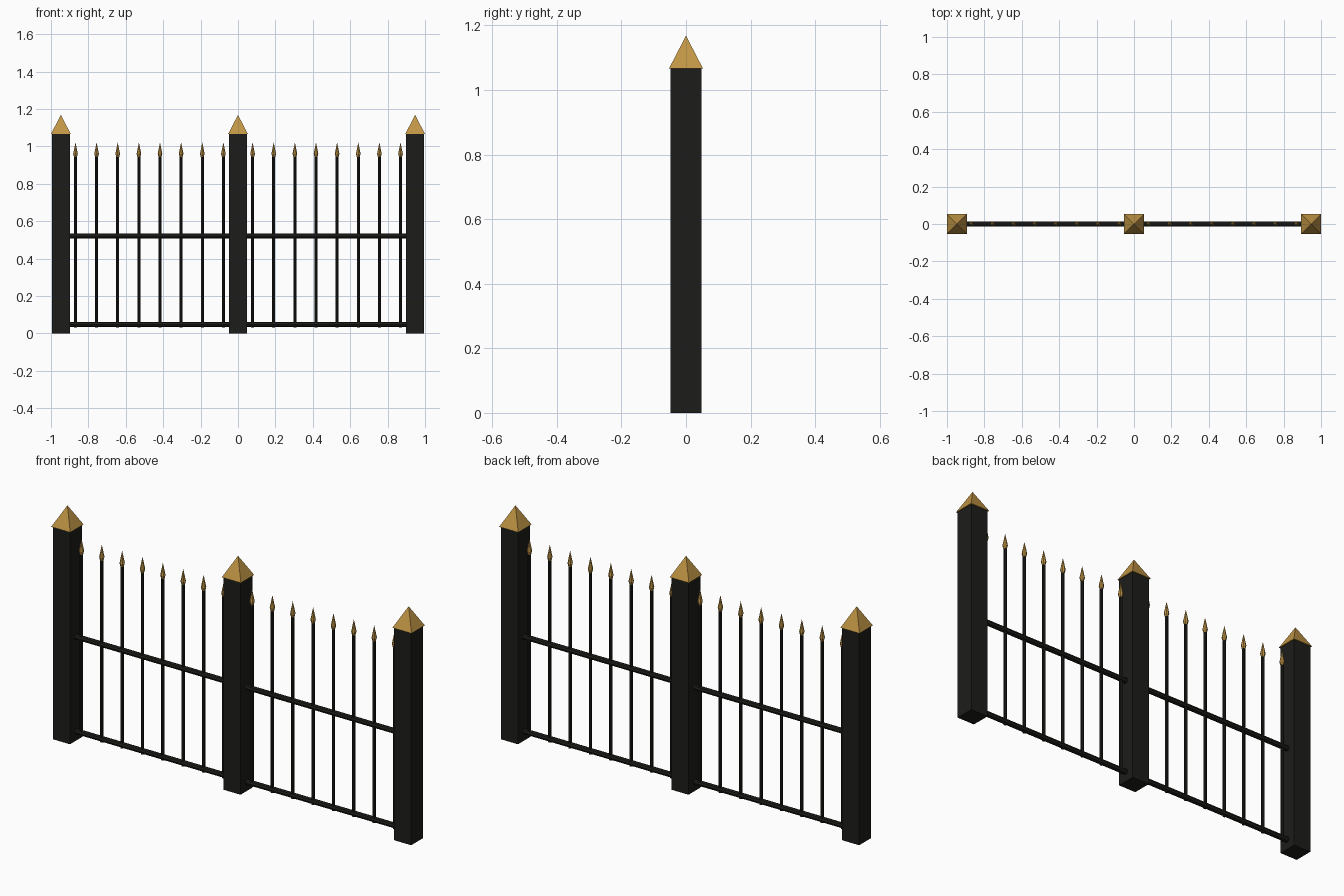
import bpy, math

if "Cube" in bpy.data.objects:
    bpy.data.objects.remove(bpy.data.objects["Cube"])

def material(name, color):
    m = bpy.data.materials.new(name)
    m.diffuse_color = color
    m.use_nodes = True
    m.node_tree.nodes["Principled BSDF"].inputs["Base Color"].default_value = m.diffuse_color
    return m

IRON = material("black_iron", (0.012, 0.012, 0.01, 1))
GOLD = material("gold_paint", (0.53, 0.30, 0.06, 1))

def finish(name, mat):
    o = bpy.context.object
    o.name = name
    o.data.materials.append(mat)
    return o

def box(name, size, loc, mat):
    bpy.ops.mesh.primitive_cube_add(size=1, location=loc)
    o = finish(name, mat)
    o.scale = size
    return o

def cone(name, r1, r2, z0, z1, x, mat, sides=8, turn=0):
    bpy.ops.mesh.primitive_cone_add(vertices=sides, radius1=r1, radius2=r2, depth=z1 - z0,
                                    location=(x, 0, (z0 + z1) / 2), rotation=(0, 0, turn))
    return finish(name, mat)

POST_X = 0.947
POST_H = 1.066

# Square posts with pyramid caps
for x in (-POST_X, 0, POST_X):
    box("post", (0.095, 0.095, POST_H), (x, 0, POST_H / 2), IRON)
    cone("post_cap", 0.053 * math.sqrt(2), 0, POST_H, 1.168, x, GOLD, 4, math.pi / 4)

for side in (-1, 1):
    mid = side * POST_X / 2
    # Horizontal rails
    for z in (0.048, 0.522):
        bpy.ops.mesh.primitive_cylinder_add(vertices=8, radius=0.0135, depth=0.86,
                                            location=(mid, 0, z), rotation=(0, math.pi / 2, 0))
        finish("rail", IRON)
    # Pickets with spear tips
    for i in range(8):
        x = mid + (i - 3.5) * 0.113
        cone("picket", 0.008, 0.008, 0.032, 0.95, x, IRON)
        cone("spear_base", 0.008, 0.0125, 0.943, 0.96, x, GOLD)
        cone("spear_tip", 0.0125, 0, 0.96, 1.022, x, GOLD)
